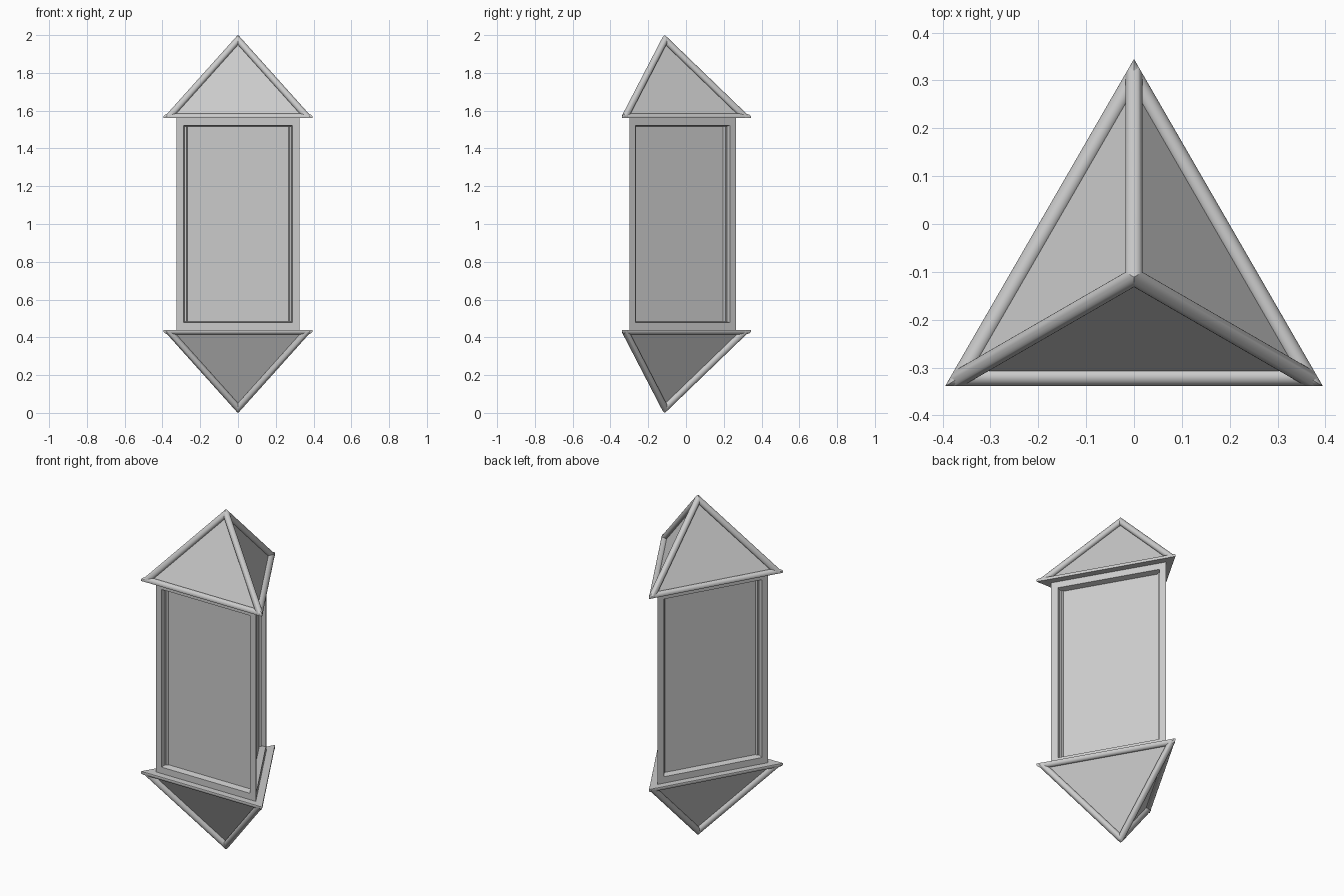
import bpy, bmesh
from math import radians, cos, sin
from mathutils import Vector

if "Cube" in bpy.data.objects:
    bpy.data.objects.remove(bpy.data.objects["Cube"])

CY = -0.111                  # vertical axis of the lantern, y position
EAVE, PEAK = 1.56, 2.0       # roof base and tip heights
INR, TIP = 0.228, 0.45       # roof triangle inradius, clipped corner radius
TUBE = 0.018


def direction(deg, z=0.0):
    return Vector((cos(radians(deg)), sin(radians(deg)), z))


def finish(bm, name, flip=False, smooth=False):
    bmesh.ops.translate(bm, verts=bm.verts, vec=(0, CY, 0))
    if flip:
        for v in bm.verts:
            v.co.z = 2.0 - v.co.z
    bmesh.ops.recalc_face_normals(bm, faces=bm.faces)
    mesh = bpy.data.meshes.new(name)
    bm.to_mesh(mesh)
    bm.free()
    obj = bpy.data.objects.new(name, mesh)
    bpy.context.collection.objects.link(obj)
    if smooth:
        bpy.ops.object.select_all(action='DESELECT')
        obj.select_set(True)
        bpy.context.view_layer.objects.active = obj
        bpy.ops.object.shade_smooth_by_angle(angle=radians(35))
    return obj


def triangle_solid(bm, radius, z0, z1, top_radius):
    base = [bm.verts.new(direction(a) * radius + Vector((0, 0, z0))) for a in (90, 210, 330)]
    bm.faces.new(base[::-1])
    if top_radius == 0:
        top = [bm.verts.new((0, 0, z1))]
        return [bm.faces.new((base[i], base[(i + 1) % 3], top[0])) for i in range(3)]
    top = [bm.verts.new(direction(a) * top_radius + Vector((0, 0, z1))) for a in (90, 210, 330)]
    bm.faces.new(top)
    return [bm.faces.new((base[i], base[(i + 1) % 3], top[(i + 1) % 3], top[i])) for i in range(3)]


def clipped_tube(p, q, planes, name, flip):
    """Round bar from p to q, mitred by a list of (point, outward normal) planes."""
    bm = bmesh.new()
    axis = q - p
    bmesh.ops.create_cone(bm, cap_ends=True, segments=24, radius1=TUBE, radius2=TUBE, depth=axis.length)
    m = axis.to_track_quat('Z', 'Y').to_matrix().to_4x4()
    m.translation = (p + q) / 2
    bmesh.ops.transform(bm, matrix=m, verts=bm.verts)
    for co, no in planes:
        bmesh.ops.bisect_plane(bm, geom=bm.verts[:] + bm.edges[:] + bm.faces[:],
                               plane_co=co, plane_no=no, clear_outer=True)
        bmesh.ops.holes_fill(bm, edges=[e for e in bm.edges if e.is_boundary], sides=0)
    return finish(bm, name, flip, smooth=True)


# Three-sided body with a recessed panel on each side
bm = bmesh.new()
sides = triangle_solid(bm, 0.376, 2 - EAVE, EAVE, 0.376)
bmesh.ops.recalc_face_normals(bm, faces=bm.faces)
bmesh.ops.inset_individual(bm, faces=sides, thickness=0.053, depth=0)
bmesh.ops.inset_individual(bm, faces=sides, thickness=0.010, depth=-0.034)
finish(bm, "body")

# Roof and its mirrored copy underneath
for part, flip in (("roof", False), ("base", True)):
    # Inner pyramid forming the sunken panels
    bm = bmesh.new()
    r = INR - 0.022
    triangle_solid(bm, 2 * r, EAVE, EAVE + (PEAK - EAVE) * r / INR, 0)
    finish(bm, part + "_panels", flip)

    floor = (Vector((0, 0, EAVE)), Vector((0, 0, -1)))
    for i in range(3):
        # Eave rim along one side
        a = 270 + 120 * i
        sector = [(Vector(), direction(a + 150)), (Vector(), direction(a - 150))]
        mid = direction(a) * (INR - TUBE) + Vector((0, 0, EAVE + 0.006))
        along = direction(a + 90) * 0.5
        clipped_tube(mid - along, mid + along, sector + [floor], f"{part}_rim_{i + 1}", flip)

        # Ridge bar from corner to peak
        a = 90 + 120 * i
        sector = [(Vector(), direction(a + 150)), (Vector(), direction(a - 150))]
        walls = [(direction(b) * INR, direction(b)) for b in (a - 60, a + 60)]
        walls.append((direction(a) * TIP, direction(a)))
        corner = direction(a) * (2 * INR) + Vector((0, 0, EAVE))
        peak = Vector((0, 0, PEAK))
        slope = (peak - corner).normalized()
        out = (direction(a) * slope.z + Vector((0, 0, -slope.dot(direction(a))))).normalized()
        p, q = corner - out * TUBE - slope * 0.1, peak - out * TUBE + slope * 0.1
        clipped_tube(p, q, sector + walls + [floor], f"{part}_ridge_{i + 1}", flip)
